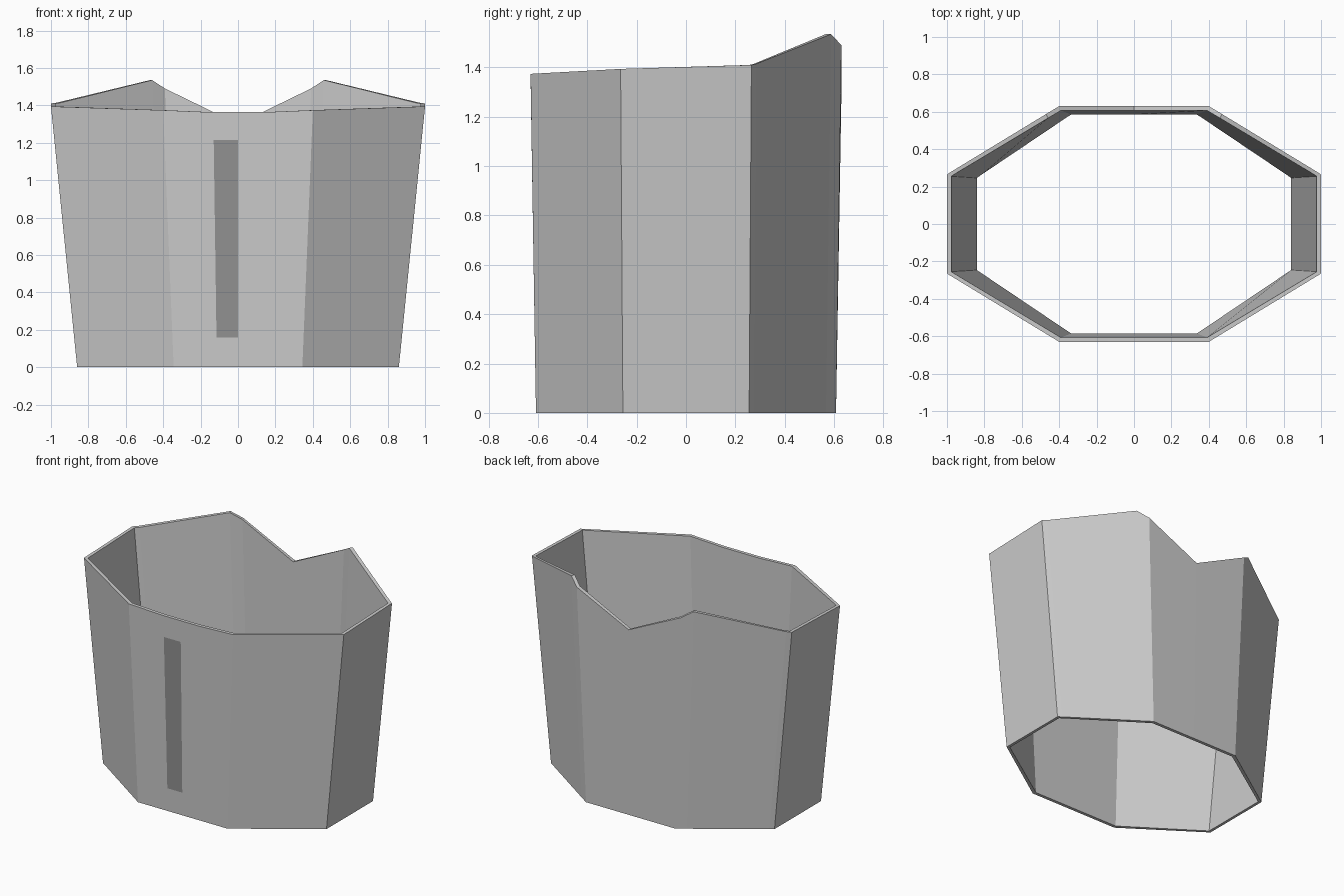
import bpy

if "Cube" in bpy.data.objects:
    bpy.data.objects.remove(bpy.data.objects["Cube"])

# Right half of the rim, front centre to back centre (x, y, z)
HALF = [(0, -.63, 1.363), (.14, -.63, 1.363), (.40, -.63, 1.374),
        (1, -.265, 1.394), (1, .265, 1.41), (.97, .284, 1.414),
        (.47, .588, 1.535), (.40, .63, 1.49), (0, .63, 1.30)]
RIM = HALF + [(-x, y, z) for x, y, z in HALF[-2:0:-1]]
FOOT_X, FOOT_Y = .86, .965      # taper of the plan at the ground
WALL_X, WALL_Y = .977, .963     # inner wall relative to the outer wall


def make_object(name, verts, faces):
    mesh = bpy.data.meshes.new(name)
    mesh.from_pydata(verts, [], faces)
    mesh.update()
    obj = bpy.data.objects.new(name, mesh)
    bpy.context.collection.objects.link(obj)
    return obj


# Open octagonal shell: outer foot, outer rim, inner rim, inner foot
n = len(RIM)
rings = [
    [(x * FOOT_X, y * FOOT_Y, 0) for x, y, z in RIM],
    RIM,
    [(x * WALL_X, y * WALL_Y, z) for x, y, z in RIM],
    [(x * FOOT_X * WALL_X, y * FOOT_Y * WALL_Y, 0) for x, y, z in RIM],
]
verts = [p for ring in rings for p in ring]
faces = []
for r in range(4):
    s = (r + 1) % 4
    for i in range(n):
        j = (i + 1) % n
        faces.append((r * n + i, r * n + j, s * n + j, s * n + i))
make_object("shell", verts, faces)


# Dark strip lying on the front wall, following its taper
def front_y(z):
    return -.63 * (FOOT_Y + (1 - FOOT_Y) * z / 1.363) - .002


low, high = .16, 1.215
strip = make_object("front_strip",
                    [(-.115, front_y(low), low), (0, front_y(low), low),
                     (0, front_y(high), high), (-.13, front_y(high), high)],
                    [(0, 1, 2, 3)])
dark = bpy.data.materials.new("dark_grey")
dark.diffuse_color = (.29, .29, .29, 1)
dark.use_nodes = True
dark.node_tree.nodes["Principled BSDF"].inputs["Base Color"].default_value = dark.diffuse_color
strip.data.materials.append(dark)
